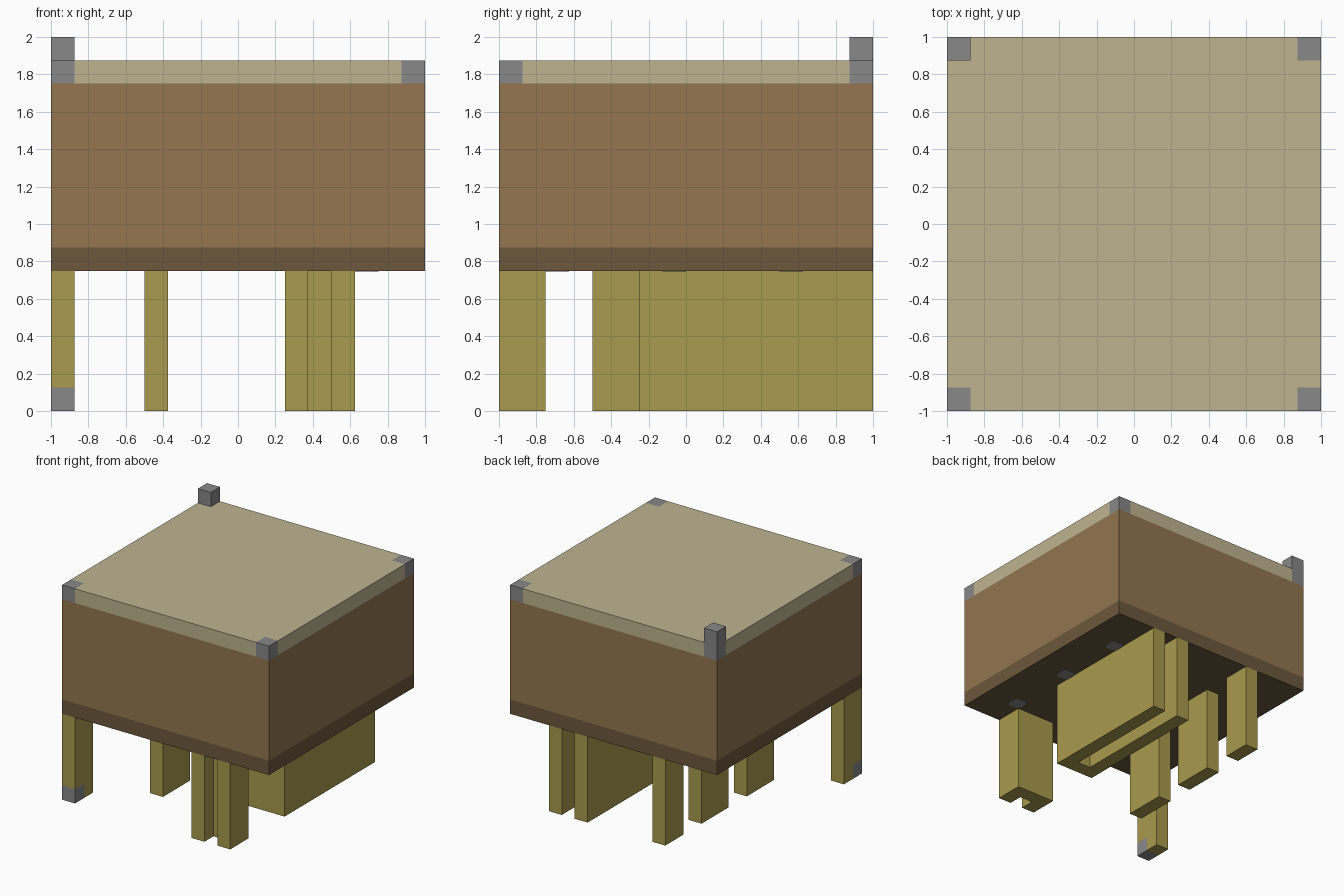
import bpy
import bmesh

cube = bpy.data.objects.get("Cube")
if cube:
    bpy.data.objects.remove(cube, do_unlink=True)

U = 0.125  # one block


def material(name, rgb):
    linear = [((c / 255 + 0.055) / 1.055) ** 2.4 for c in rgb] + [1]
    mat = bpy.data.materials.new(name)
    mat.use_nodes = True
    mat.diffuse_color = linear
    node = next(n for n in mat.node_tree.nodes if n.type == "BSDF_PRINCIPLED")
    node.inputs["Base Color"].default_value = linear
    return mat


TAN = material("pale_tan", (191, 180, 144))
BROWN = material("brown", (147, 118, 79))
DARK = material("dark_brown", (108, 88, 60))
OLIVE = material("olive", (169, 154, 77))
GRAY = material("gray", (136, 136, 136))


def prism(name, outline, z0, z1, mats, cuts=(), rule=None):
    """Extrude a footprint, slice it on (axis, position) planes, colour by face centre."""
    bm = bmesh.new()
    base = bm.faces.new([bm.verts.new((x, y, z0)) for x, y in outline])
    top = bmesh.ops.extrude_face_region(bm, geom=[base])["geom"]
    verts = [v for v in top if isinstance(v, bmesh.types.BMVert)]
    bmesh.ops.translate(bm, vec=(0, 0, z1 - z0), verts=verts)
    for axis, pos in cuts:
        point, normal = [0, 0, 0], [0, 0, 0]
        point[axis], normal[axis] = pos, 1
        geom = bm.verts[:] + bm.edges[:] + bm.faces[:]
        bmesh.ops.bisect_plane(bm, geom=geom, plane_co=point, plane_no=normal)
    bmesh.ops.recalc_face_normals(bm, faces=bm.faces[:])
    if rule:
        for face in bm.faces:
            face.material_index = rule(face.calc_center_median())
    mesh = bpy.data.meshes.new(name)
    bm.to_mesh(mesh)
    bm.free()
    for mat in mats:
        mesh.materials.append(mat)
    obj = bpy.data.objects.new(name, mesh)
    bpy.context.collection.objects.link(obj)
    return obj


def rect(x0, x1, y0, y1):
    return [(x0, y0), (x1, y0), (x1, y1), (x0, y1)]


# Body: dark base band, brown sides, pale lid with gray corners
TOP, LID, BASE, EDGE = 1.875, 1.75, 0.75, 1 - U


def body_colour(c):
    if c.z > LID:
        return 3 if min(abs(c.x), abs(c.y)) > EDGE else 2
    return 1 if c.z > BASE + U else 0


body_cuts = [(2, BASE + U), (2, LID)] + [(a, s * EDGE) for a in (0, 1) for s in (-1, 1)]
prism("body", rect(-1, 1, -1, 1), BASE, TOP, [DARK, BROWN, TAN, GRAY], body_cuts, body_colour)

# Raised block on one back corner
prism("corner_post", rect(-1, -EDGE, EDGE, 1), TOP, 2, [GRAY])

# Right front leg with a gray toe
prism("front_right_leg", rect(-1, -EDGE, -1, -0.75), 0, BASE, [OLIVE, GRAY],
      [(2, U), (1, -EDGE)], lambda c: int(c.z < U and c.y < -EDGE))

# Row of inner legs
for i, (y0, y1) in enumerate([(-0.5, -U), (U, 0.5), (0.75, 1)]):
    prism(f"inner_leg_{i + 1}", rect(-0.5, -0.375, y0, y1), 0, BASE, [OLIVE])


# U-shaped supports on the left side, one open to the front, one to the back
def channel(name, closed, opened, inner):
    outline = [(0.25, closed), (0.625, closed), (0.625, opened), (0.5, opened),
               (0.5, inner), (0.375, inner), (0.375, opened), (0.25, opened)]
    prism(name, outline, 0, BASE, [OLIVE])


channel("front_left_support", -0.75, -1, -EDGE)
channel("back_left_support", -0.25, 1, -U)

# Gray studs under the body, with clipped corners
h, k = U / 2, U / 2 - 0.025
stud = [(-k, -h), (k, -h), (h, -k), (h, k), (k, h), (-k, h), (-h, k), (-h, -k)]
for i in range(3):
    cx, cy = 0.6875, -0.6875 + i * 5 * U
    prism(f"underside_stud_{i + 1}", [(cx + x, cy + y) for x, y in stud],
          BASE - 0.003, BASE, [GRAY])
